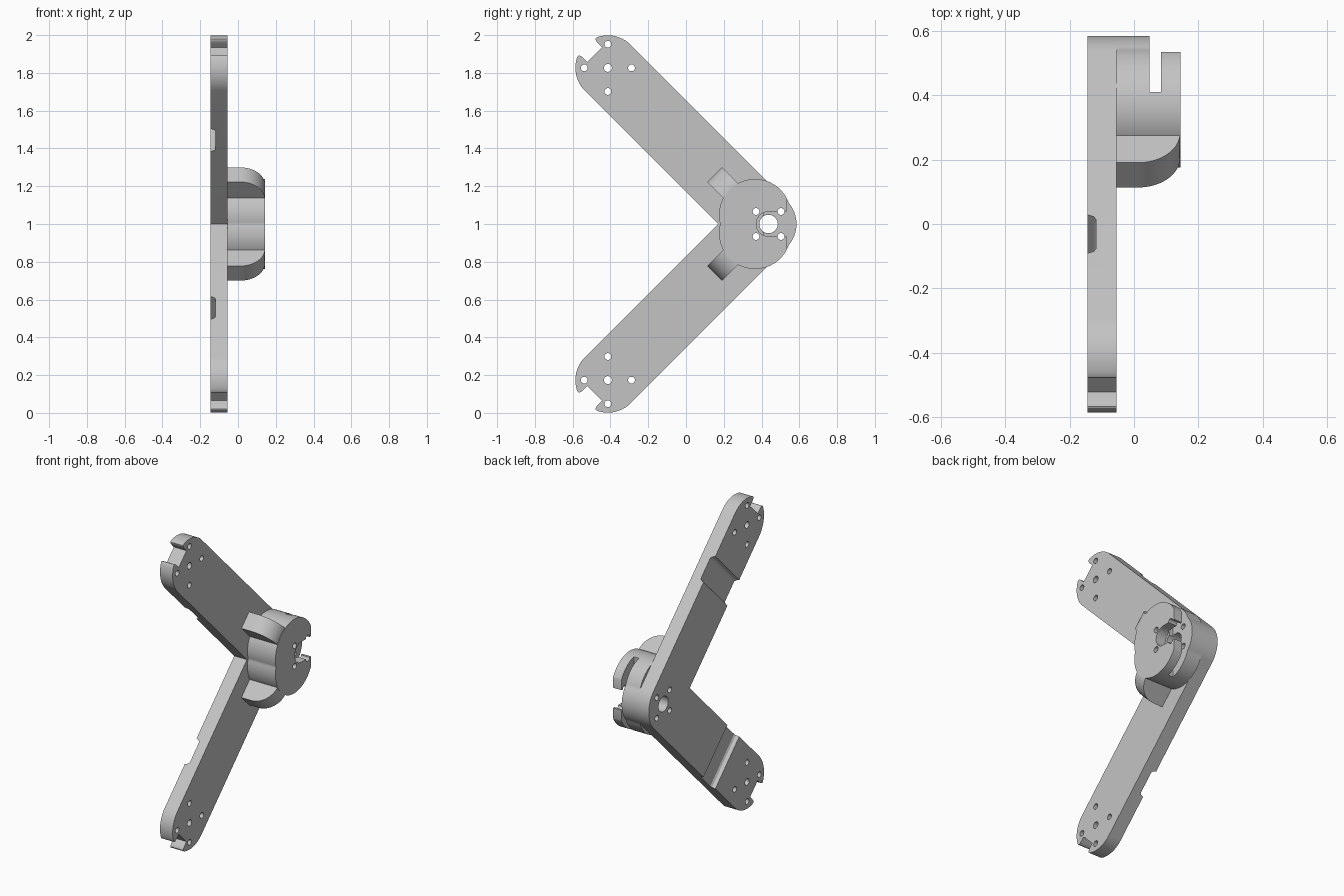
import bpy, bmesh, math
from mathutils import Vector

cube = bpy.data.objects.get("Cube")
if cube:
    bpy.data.objects.remove(cube, do_unlink=True)

grey = bpy.data.materials.new("plain grey")
grey.use_nodes = True
colour = (0.55, 0.55, 0.55, 1)
grey.diffuse_color = colour
grey.node_tree.nodes["Principled BSDF"].inputs["Base Color"].default_value = colour

# Main sizes
ELBOW, END, R = 0.413, 1.169, 0.172      # elbow y, arm length, arm half width
BACK, FACE, FRONT = -0.145, -0.055, 0.144  # plate and hub layers along x
DIAG = math.sqrt(0.5)


def arm_point(t, w, side):
    """Distance t along an arm and w across it, to (y, z)."""
    return ELBOW + (w - t) * DIAG, 1 + side * (t + w) * DIAG


def make(name, bottom, top):
    """Solid between two matching loops of 3D points."""
    bm = bmesh.new()
    a = [bm.verts.new(p) for p in bottom]
    b = [bm.verts.new(p) for p in top]
    bm.faces.new(a)
    bm.faces.new(b)
    for i in range(len(a)):
        j = (i + 1) % len(a)
        bm.faces.new((a[i], a[j], b[j], b[i]))
    bmesh.ops.recalc_face_normals(bm, faces=bm.faces)
    mesh = bpy.data.meshes.new(name)
    bm.to_mesh(mesh)
    bm.free()
    mesh.materials.append(grey)
    ob = bpy.data.objects.new(name, mesh)
    bpy.context.collection.objects.link(ob)
    return ob


def prism(name, outline, x0, x1):
    return make(name, [(x0, *p) for p in outline], [(x1, *p) for p in outline])


def arm_prism(name, profile, half, side):
    """Extrude an (x, t) profile across an arm."""
    return make(name, *[[(x, *arm_point(t, w, side)) for x, t in profile]
                        for w in (-half, half)])


def arc(cx, cy, r, a0, a1, n):
    return [(cx + r * math.cos(math.radians(a0 + (a1 - a0) * i / n)),
             cy + r * math.sin(math.radians(a0 + (a1 - a0) * i / n)))
            for i in range(n + 1)]


def box(y0, y1, z0, z1):
    return [(y0, z0), (y1, z0), (y1, z1), (y0, z1)]


def hole(y, z, r):
    return prism("hole_cutter", arc(y, z, r, 0, 360, 32)[:-1], -0.3, 0.3)


def cut(ob, cutters):
    for c in cutters:
        mod = ob.modifiers.new("cut", "BOOLEAN")
        mod.operation = "DIFFERENCE"
        mod.solver = "EXACT"
        mod.object = c
    bpy.context.view_layer.update()
    graph = bpy.context.evaluated_depsgraph_get()
    mesh = bpy.data.meshes.new_from_object(ob.evaluated_get(graph))
    ob.modifiers.clear()
    ob.data = mesh
    for c in cutters:
        bpy.data.objects.remove(c, do_unlink=True)


def smooth(ob):
    bpy.ops.object.select_all(action="DESELECT")
    ob.select_set(True)
    bpy.context.view_layer.objects.active = ob
    bpy.ops.object.shade_smooth_by_angle(angle=math.radians(30))


# Arm tip: rounded end with a notch whose lips are rounded off
NOTCH = 0.055
lip_arc = arc(END, 0, R, -90, -26, 16)
p0 = Vector(lip_arc[-1])
p1 = Vector((END + math.sqrt(R * R - NOTCH * NOTCH), -NOTCH))
p2 = Vector((END + 0.127, -NOTCH))
lip = [tuple(p0 * (1 - s) ** 2 + p1 * 2 * s * (1 - s) + p2 * s * s)
       for s in (0.2, 0.4, 0.6, 0.8, 1)]
half_tip = lip_arc + lip + [(END + 0.099, -NOTCH)]
tip = half_tip + [(t, -w) for t, w in reversed(half_tip)]

# Bent plate: inner corner, upper tip, elbow arc, lower tip
outline = [(ELBOW - R / DIAG, 1)]
outline += [arm_point(t, w, 1) for t, w in tip]
outline += arc(ELBOW, 1, R, 45, -45, 24)
outline += [arm_point(t, w, -1) for t, w in reversed(tip)]
plate = prism("bent_arm_plate", outline, BACK, FACE)

# Motor mounting holes around the elbow
HUB_Y = 0.437


def elbow_holes():
    spots = [(HUB_Y + a, 1 + b, 0.018) for a in (-0.066, 0.066)
             for b in (-0.066, 0.066)]
    return [hole(*s) for s in spots + [(HUB_Y, 1, 0.049)]]


cutters = elbow_holes()
groove = [(-0.18, 0.715), (BACK, 0.715), (-0.125, 0.724), (-0.118, 0.735),
          (-0.118, 0.865), (-0.125, 0.876), (BACK, 0.885), (-0.18, 0.885)]
for side in (1, -1):
    y, z = arm_point(END, 0, side)
    cutters.append(hole(y, z, 0.021))
    for dy, dz in ((1, 0), (-1, 0), (0, 1), (0, -1)):
        cutters.append(hole(y + dy * 0.125, z + dz * 0.125, 0.018))
    cutters.append(arm_prism("groove_cutter", groove, 0.25, side))
cut(plate, cutters)
smooth(plate)


# Hub: outer envelope of the elbow round and one lobe on each arm
def envelope(circles, cy, cz, n):
    pts = []
    for i in range(n):
        a = 2 * math.pi * i / n
        d = Vector((math.cos(a), math.sin(a)))
        reach = 0
        for y, z, r in circles:
            o = Vector((cy - y, cz - z))
            k = o.dot(d)
            reach = max(reach, -k + math.sqrt(k * k - o.dot(o) + r * r))
        pts.append((cy + d.x * reach, cz + d.y * reach))
    return pts


lobes = [(*arm_point(0.068, 0, s), 0.19) for s in (1, -1)]
hub = prism("hub", envelope(lobes + [(ELBOW, 1, R)], 0.39, 1, 144), FACE, FRONT)
u_slot = [(0.8, 1.065)] + arc(HUB_Y, 1, 0.065, 90, 270, 24) + [(0.8, 0.935)]
cut(hub, elbow_holes() + [
    prism("gap_cutter", box(0.41, 0.8, 0.5, 1.5), 0.048, 0.084),
    prism("flange_trim_cutter", box(0.535, 0.8, 0.5, 1.5), 0.07, 0.3),
    prism("u_slot_cutter", u_slot, 0.075, 0.3)])
smooth(hub)

# Ribs running from the hub out along each arm
TOP = FRONT - 0.001
rib = [(FACE, 0.1), (FACE, 0.369)] + [
    (x, t) for t, x in arc(0.239, TOP - 0.13, 0.13, 0, 90, 16)] + [(TOP, 0.1)]
for side, label in ((1, "upper"), (-1, "lower")):
    rib_ob = arm_prism(label + "_rib", [(x, t) for x, t in rib], 0.0545, side)
    smooth(rib_ob)
